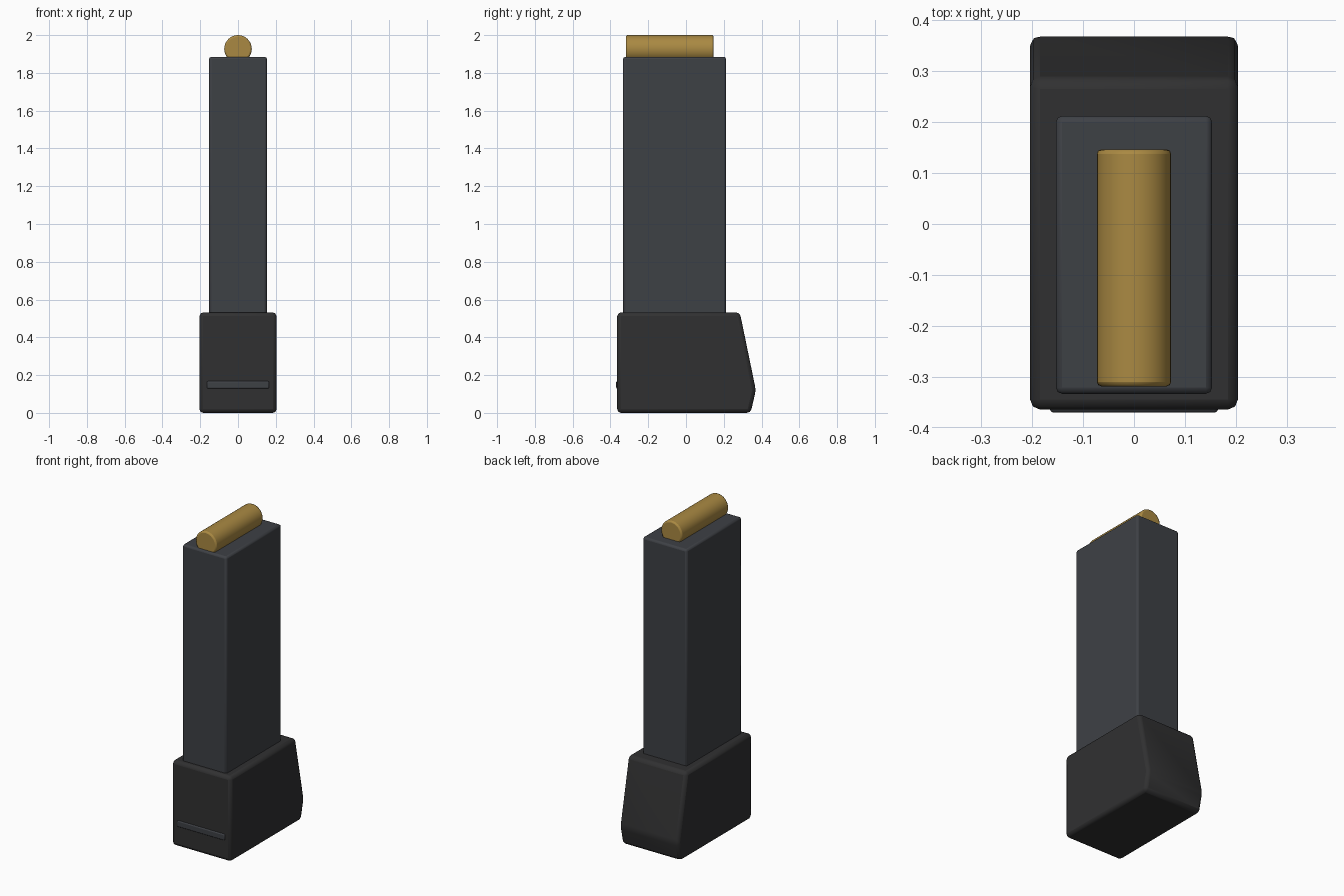
import bpy, bmesh, math
from mathutils import Matrix

if "Cube" in bpy.data.objects:
    bpy.data.objects.remove(bpy.data.objects["Cube"])


def material(name, rgb):
    m = bpy.data.materials.new(name)
    m.diffuse_color = (*rgb, 1)
    m.use_nodes = True
    m.node_tree.nodes["Principled BSDF"].inputs["Base Color"].default_value = m.diffuse_color
    return m


def finish(name, bm, mat, bevel, segments=3, angle=20):
    bmesh.ops.recalc_face_normals(bm, faces=bm.faces)
    me = bpy.data.meshes.new(name)
    bm.to_mesh(me)
    bm.free()
    ob = bpy.data.objects.new(name, me)
    bpy.context.collection.objects.link(ob)
    me.materials.append(mat)
    mod = ob.modifiers.new("Bevel", "BEVEL")
    mod.width = bevel
    mod.segments = segments
    mod.limit_method = 'ANGLE'
    mod.angle_limit = math.radians(angle)
    bpy.context.view_layer.objects.active = ob
    ob.select_set(True)
    bpy.ops.object.shade_smooth_by_angle(angle=math.radians(35))
    ob.select_set(False)
    return ob


def extrude_profile(points, half_width):
    # Side profile in (y, z), extruded symmetrically along x
    bm = bmesh.new()
    face = bm.faces.new([bm.verts.new((-half_width, y, z)) for y, z in points])
    ext = bmesh.ops.extrude_face_region(bm, geom=[face])
    verts = [v for v in ext["geom"] if isinstance(v, bmesh.types.BMVert)]
    bmesh.ops.translate(bm, verts=verts, vec=(2 * half_width, 0, 0))
    return bm


def rect(y0, y1, z0, z1):
    return [(y0, z0), (y1, z0), (y1, z1), (y0, z1)]


steel = material("dark_steel", (0.048, 0.052, 0.060))
polymer = material("black_polymer", (0.030, 0.030, 0.031))
brass = material("brass", (0.40, 0.25, 0.055))

# Tall magazine tube
finish("magazine_body", extrude_profile(rect(-0.333, 0.212, 0.45, 1.885), 0.153),
       steel, 0.012, 2)

# Wide base with slanted rear
base_profile = [(-0.364, 0), (0.342, 0), (0.37, 0.12), (0.285, 0.532), (-0.364, 0.532)]
finish("base_extension", extrude_profile(base_profile, 0.204), polymer, 0.02, 2)

# Small raised rib on the front of the base
finish("front_rib", extrude_profile(rect(-0.37, -0.345, 0.128, 0.168), 0.165),
       steel, 0.007, 2)

# Top cartridge lying along y
bm = bmesh.new()
bmesh.ops.create_cone(bm, cap_ends=True, segments=32, radius1=0.073, radius2=0.073, depth=0.465,
                      matrix=Matrix.Translation((0, -0.086, 1.927)) @ Matrix.Rotation(math.pi / 2, 4, 'X'))
finish("top_cartridge", bm, brass, 0.009, 2, 40)
